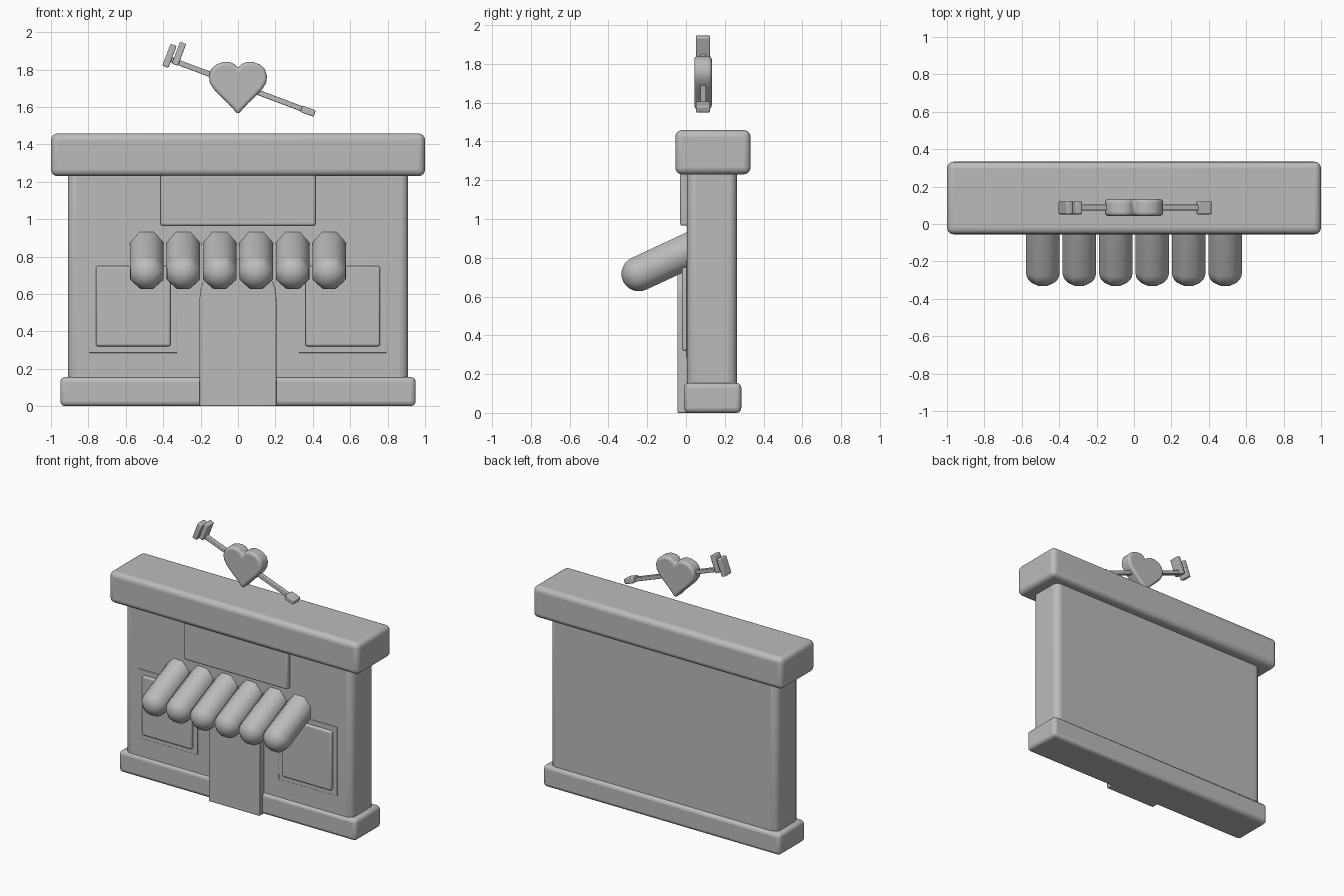
import bpy, bmesh, math
from mathutils import Vector, Matrix

cube = bpy.data.objects.get("Cube")
if cube:
    bpy.data.objects.remove(cube, do_unlink=True)

GREY = (0.5, 0.5, 0.5, 1.0)
grey = bpy.data.materials.new("plain grey")
grey.use_nodes = True
grey.diffuse_color = GREY
grey.node_tree.nodes["Principled BSDF"].inputs["Base Color"].default_value = GREY


def finish(name, bm, bevel=0.0, segments=3, smooth=35):
    """Turn a bmesh into a smooth-shaded, optionally bevelled object."""
    bmesh.ops.recalc_face_normals(bm, faces=bm.faces)
    mesh = bpy.data.meshes.new(name)
    bm.to_mesh(mesh)
    bm.free()
    mesh.materials.append(grey)
    obj = bpy.data.objects.new(name, mesh)
    bpy.context.collection.objects.link(obj)
    if bevel:
        mod = obj.modifiers.new("Bevel", 'BEVEL')
        mod.width = bevel
        mod.segments = segments
        mod.limit_method = 'ANGLE'
        mod.angle_limit = math.radians(40)
    bpy.ops.object.select_all(action='DESELECT')
    obj.select_set(True)
    bpy.context.view_layer.objects.active = obj
    bpy.ops.object.shade_smooth_by_angle(angle=math.radians(smooth))
    return obj


def box(name, x, y, z, bevel=0.0, segments=3):
    """Box from (min, max) ranges on each axis."""
    bm = bmesh.new()
    bmesh.ops.create_cube(bm, size=1)
    size = [r[1] - r[0] for r in (x, y, z)]
    mid = [(r[0] + r[1]) / 2 for r in (x, y, z)]
    bmesh.ops.scale(bm, vec=size, verts=bm.verts)
    bmesh.ops.translate(bm, vec=mid, verts=bm.verts)
    return finish(name, bm, bevel, segments)


def slab(name, points, y0, y1, bevel=0.0, segments=3):
    """Front outline (x, z) extruded along y."""
    bm = bmesh.new()
    face = bm.faces.new([bm.verts.new((x, y0, z)) for x, z in points])
    new = bmesh.ops.extrude_face_region(bm, geom=[face])["geom"]
    bmesh.ops.translate(bm, vec=(0, y1 - y0, 0),
                        verts=[v for v in new if isinstance(v, bmesh.types.BMVert)])
    return finish(name, bm, bevel, segments)


# Building shell
box("base_plinth", (-0.95, 0.95), (-0.01, 0.285), (0, 0.155), 0.025)
box("wall", (-0.91, 0.91), (0.005, 0.262), (0.08, 1.3), 0.045, 4)
box("roof_slab", (-1, 1), (-0.055, 0.333), (1.23, 1.458), 0.035, 4)
box("sign_board", (-0.415, 0.415), (-0.03, 0.06), (0.965, 1.26), 0.012)

# Arched door
R = 0.205
arch = [(R * math.cos(a), 0.58 + R * math.sin(a))
        for a in (math.pi * i / 16 for i in range(17))]
slab("door", [(-R, 0), (R, 0)] + arch, -0.045, 0.1, 0.006, 2)

# Windows: thin frame plate with a thicker pane on it
for side, s in (("left", 1), ("right", -1)):
    for part, x0, x1, z0, z1, y, bev in (
            ("frame", 0.325, 0.795, 0.285, 0.785, 0.0, 0.003),
            ("pane", 0.36, 0.76, 0.32, 0.75, -0.02, 0.012)):
        xs = sorted((s * x0, s * x1))
        box(f"{side}_window_{part}", xs, (y, 0.06), (z0, z1), bev)


def capsule(name, x):
    """Eight-sided sloping awning roll with a rounded front end."""
    bm = bmesh.new()
    radius, length, rings = 0.09, 0.36, 6
    stations = [(length, radius)] + [
        (-radius * math.sin(t), radius * math.cos(t))
        for t in (math.pi / 2 * i / rings for i in range(rings))]
    loops = []
    for d, r in stations:
        r /= math.cos(math.pi / 8)
        loops.append([bm.verts.new((r * math.cos(a), d, r * math.sin(a)))
                      for a in (math.pi * (k + 0.5) / 4 for k in range(8))])
    for a, b in zip(loops, loops[1:]):
        for k in range(8):
            bm.faces.new((a[k], a[k - 1], b[k - 1], b[k]))
    tip = bm.verts.new((0, -radius, 0))
    for k in range(8):
        bm.faces.new((loops[-1][k], loops[-1][k - 1], tip))
    bm.faces.new(loops[0])
    bmesh.ops.transform(bm, verts=bm.verts, matrix=(
        Matrix.Translation((x, -0.243, 0.717)) @ Matrix.Rotation(math.radians(25), 4, 'X')))
    return finish(name, bm, smooth=60)


for i in range(6):
    capsule(f"awning_roll_{i + 1}", (i - 2.5) * 0.195)

# Heart ornament: right half outline, mirrored
MID = 0.088
half = [(0.0, 1.805), (0.018, 1.828), (0.045, 1.84), (0.08, 1.84), (0.115, 1.828),
        (0.143, 1.803), (0.156, 1.765), (0.15, 1.728), (0.13, 1.695),
        (0.095, 1.658), (0.055, 1.62), (0.022, 1.585), (0.0, 1.558)]
outline = half + [(-x, z) for x, z in half[-2:0:-1]]
slab("heart", outline, MID - 0.045, MID + 0.045, 0.018, 4)


# Arrow through the heart, laid out along its own axis then tilted
def arrow_part(name, along, depth, across, bevel):
    obj = box(name, along, (-depth, depth), across, bevel, 2)
    obj.matrix_world = (Matrix.Translation((0, MID, 1.718))
                        @ Matrix.Rotation(math.radians(20.6), 4, 'Y'))


arrow_part("arrow_shaft", (-0.39, 0.40), 0.015, (-0.014, 0.014), 0.004)
arrow_part("arrow_tip", (0.362, 0.438), 0.036, (-0.018, 0.018), 0.006)
arrow_part("arrow_feather_outer", (-0.415, -0.38), 0.036, (-0.046, 0.079), 0.006)
arrow_part("arrow_feather_inner", (-0.371, -0.336), 0.036, (-0.018, 0.107), 0.006)
